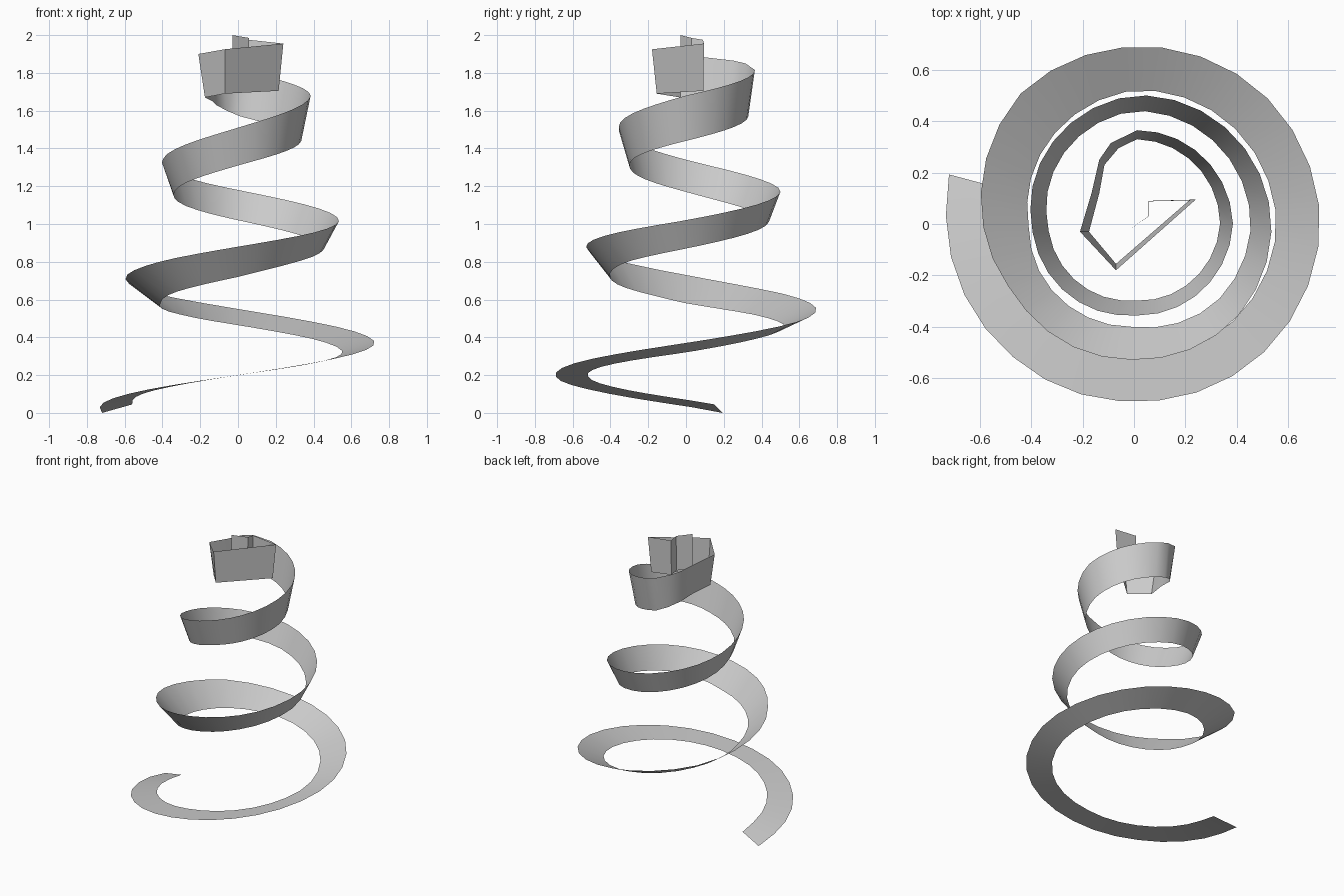
import bpy, math
from math import radians

# Spiral stations: angle, outer radius, outer z, inner radius, inner z
KEYS = [
    (165, .745, .005, .58, .045), (180, .73, .035, .555, .07),
    (225, .70, .12, .53, .135), (270, .69, .20, .52, .20),
    (315, .71, .285, .54, .26), (360, .725, .37, .555, .32),
    (405, .713, .46, .54, .395), (450, .69, .55, .52, .465),
    (490, .674, .63, .47, .52), (540, .588, .73, .41, .58),
    (570, .54, .785, .412, .63), (630, .528, .88, .40, .72),
    (675, .54, .95, .44, .80), (720, .535, 1.02, .455, .87),
    (810, .50, 1.18, .44, 1.02), (900, .398, 1.34, .335, 1.17),
    (990, .355, 1.51, .297, 1.31), (1080, .385, 1.68, .335, 1.44),
    (1168, .365, 1.815, .33, 1.57),
]

# Angular folds at the tip: outer upper point, inner lower point
TIP = [
    ((-.09, .315, 1.85), (-.06, .295, 1.60)),
    ((-.135, .25, 1.865), (-.115, .23, 1.63)),
    ((-.165, .12, 1.88), (-.135, .12, 1.65)),
    ((-.21, -.03, 1.90), (-.175, -.03, 1.67)),
    ((-.07, -.18, 1.925), (-.07, -.155, 1.69)),
    ((.24, .095, 1.955), (.215, .092, 1.705)),
    ((.058, .09, 1.975), (.056, .088, 1.725)),
    ((.058, .03, 1.985), (.056, .03, 1.735)),
    ((-.03, -.03, 2.0), (-.03, -.03, 1.75)),
]


def station(a):
    """Interpolate the ribbon's cross-section at one angle."""
    for p, q in zip(KEYS, KEYS[1:]):
        if a <= q[0]:
            break
    t = (a - p[0]) / (q[0] - p[0])
    ro, zo, ri, zi = (u + (v - u) * t for u, v in zip(p[1:], q[1:]))
    c, s = math.cos(radians(a)), math.sin(radians(a))
    return (ro * c, ro * s, zo), (ri * c, ri * s, zi)


# Ribbon: coarse facets winding upward, then the folded tip
SEGMENTS = 80
start, end = KEYS[0][0], KEYS[-1][0]
pairs = [station(start + (end - start) * i / SEGMENTS) for i in range(SEGMENTS + 1)]
pairs += TIP
verts = [v for pair in pairs for v in pair]
verts = [(x, y, z - KEYS[0][2]) if i == 0 else (x, y, z) for i, (x, y, z) in enumerate(verts)]
faces = [(2 * i, 2 * i + 2, 2 * i + 3, 2 * i + 1) for i in range(len(pairs) - 1)]

mesh = bpy.data.meshes.new("spiral_ribbon")
mesh.from_pydata(verts, [], faces)
mesh.update()
ribbon = bpy.data.objects.new("spiral_ribbon", mesh)
bpy.context.collection.objects.link(ribbon)
bpy.context.view_layer.objects.active = ribbon
ribbon.select_set(True)
bpy.ops.object.shade_smooth_by_angle(angle=radians(35))
